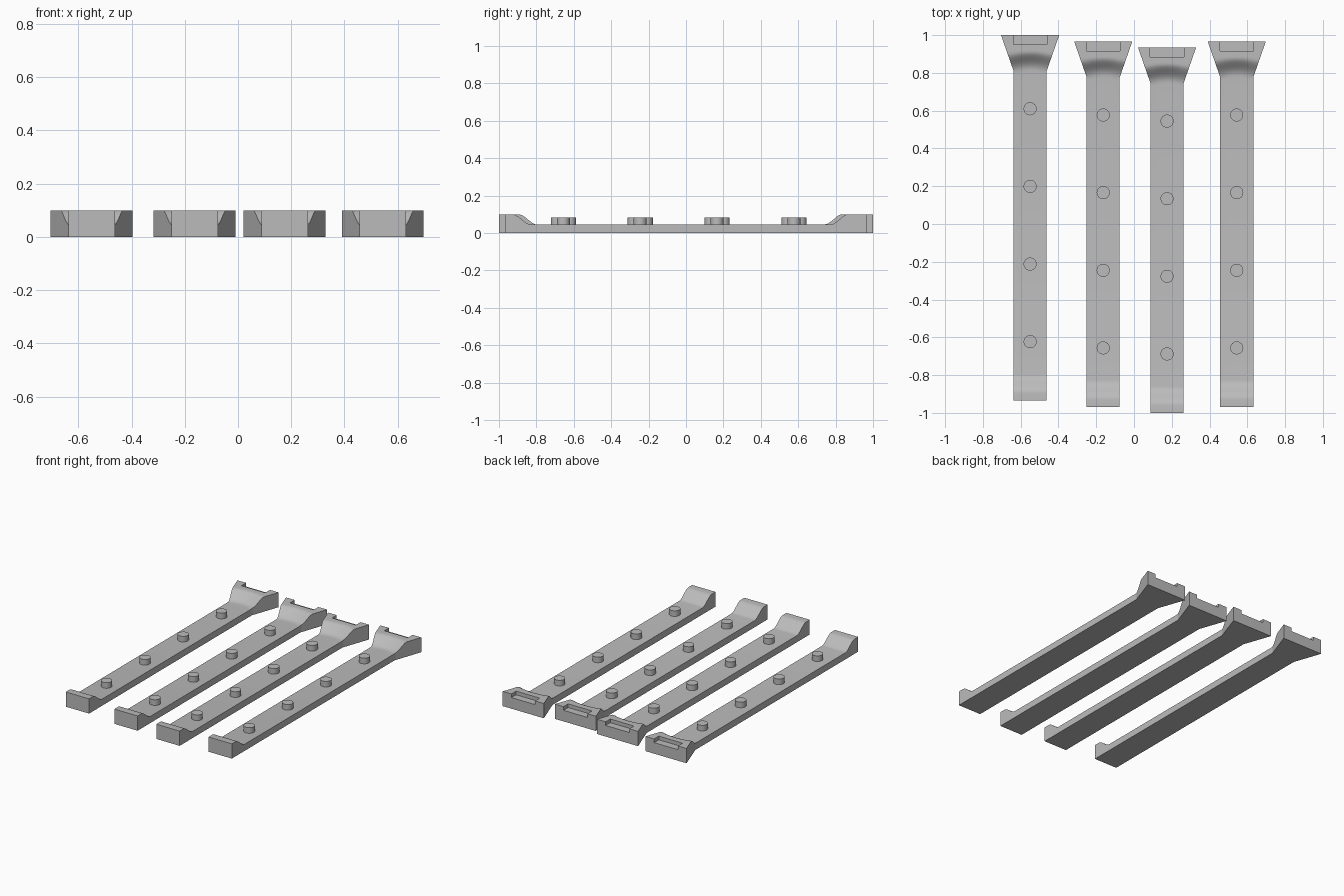
import bpy, bmesh

if "Cube" in bpy.data.objects:
    bpy.data.objects.remove(bpy.data.objects["Cube"])

LENGTH, HALF, FLARE = 1.935, 0.0875, 0.154
LOW, HIGH = 0.045, 0.1

gray = bpy.data.materials.new("plain gray")
gray.diffuse_color = (0.5, 0.5, 0.5, 1)
gray.use_nodes = True
gray.node_tree.nodes["Principled BSDF"].inputs["Base Color"].default_value = gray.diffuse_color


def smooth(t):
    t = min(max(t, 0), 1)
    return t * t * (3 - 2 * t)


def half_width(d):
    # flared back end narrowing to the straight bar
    return HALF + (FLARE - HALF) * max(0, 1 - d / 0.19)


def top_height(d, u):
    # d is the distance from the back end, u runs across the bar
    back = min(max((0.19 + 0.018 * u * u - d) / 0.105, 0), 1)
    front = (d - (LENGTH - 0.14)) / 0.1
    return LOW + (HIGH - LOW) * max(smooth(back ** 1.3), smooth(front))


def finish(ob):
    ob.data.materials.clear()
    ob.data.materials.append(gray)
    bpy.ops.object.select_all(action='DESELECT')
    ob.select_set(True)
    bpy.context.view_layer.objects.active = ob
    bpy.ops.object.shade_smooth_by_angle(angle=0.6)


def make_bar(name, cx, back):
    stations = [0, 0.04] + [0.08 + 0.01 * i for i in range(14)]
    stations += [LENGTH - 0.14 + 0.01 * i for i in range(11)] + [LENGTH]
    cols = [-1 + 0.25 * i for i in range(9)]
    bm = bmesh.new()
    top, base = [], []
    for d in stations:
        w = half_width(d)
        top.append([bm.verts.new((cx + u * w, back - d, top_height(d, u))) for u in cols])
        base.append([bm.verts.new((cx + u * w, back - d, 0)) for u in cols])
    n, m = len(stations), len(cols)
    for i in range(n - 1):
        for j in range(m - 1):
            for g in (top, base):
                bm.faces.new((g[i][j], g[i][j + 1], g[i + 1][j + 1], g[i + 1][j]))
        for j in (0, m - 1):
            bm.faces.new((top[i][j], top[i + 1][j], base[i + 1][j], base[i][j]))
    for i in (0, n - 1):
        for j in range(m - 1):
            bm.faces.new((top[i][j], top[i][j + 1], base[i][j + 1], base[i][j]))
    bmesh.ops.recalc_face_normals(bm, faces=bm.faces)
    mesh = bpy.data.meshes.new(name)
    bm.to_mesh(mesh)
    bm.free()
    ob = bpy.data.objects.new(name, mesh)
    bpy.context.collection.objects.link(ob)
    return ob


def cut_notch(bar, cx, back):
    # shallow notch open at the back of the flared end
    bpy.ops.mesh.primitive_cube_add(size=1, location=(cx, back, HIGH))
    cutter = bpy.context.object
    cutter.name = "notch_cutter"
    cutter.scale = (0.178, 0.1, 0.05)
    cutter.hide_render = True
    mod = bar.modifiers.new("notch", 'BOOLEAN')
    mod.operation, mod.solver, mod.object = 'DIFFERENCE', 'EXACT', cutter
    bpy.context.view_layer.objects.active = bar
    bpy.ops.object.modifier_apply(modifier=mod.name)
    bpy.data.objects.remove(cutter)


bars = [(-0.55, 1.0), (-0.163, 0.967), (0.175, 0.935), (0.544, 0.967)]
for k, (cx, back) in enumerate(bars, 1):
    bar = make_bar(f"bar_{k}", cx, back)
    cut_notch(bar, cx, back)
    finish(bar)
    # row of round pegs
    for p in range(4):
        bpy.ops.mesh.primitive_cylinder_add(
            vertices=32, radius=0.0345, depth=0.05,
            location=(cx, back - 0.39 - 0.411 * p, 0.058))
        peg = bpy.context.object
        peg.name = f"peg_{k}_{p + 1}"
        finish(peg)
